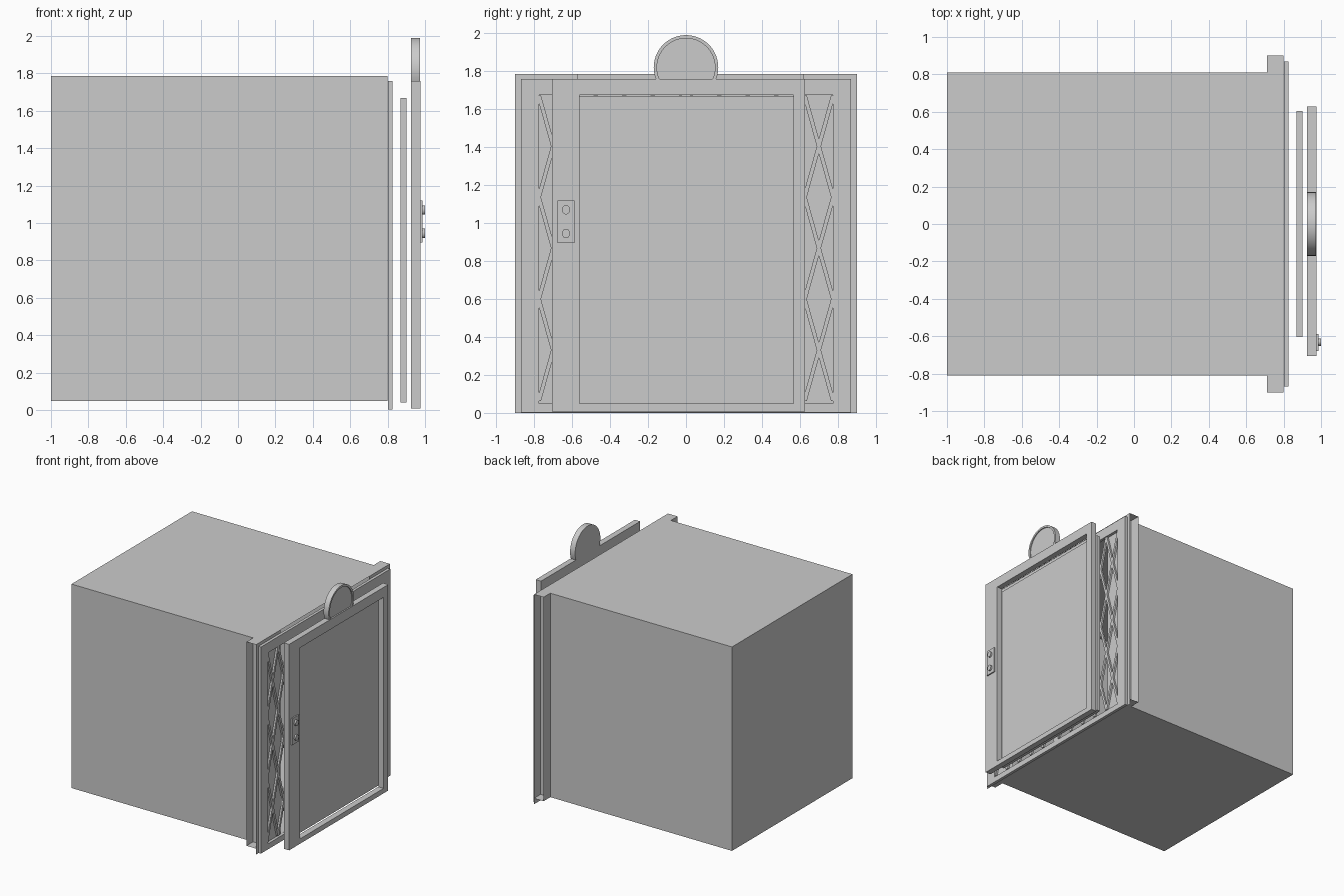
import bpy, bmesh, math

if "Cube" in bpy.data.objects:
    bpy.data.objects.remove(bpy.data.objects["Cube"])

def mesh_object(name, bm):
    me = bpy.data.meshes.new(name)
    bm.to_mesh(me)
    bm.free()
    ob = bpy.data.objects.new(name, me)
    bpy.context.collection.objects.link(ob)
    return ob

def add_box(bm, x0, x1, y0, y1, z0, z1):
    v = bmesh.ops.create_cube(bm, size=1)['verts']
    for p in v:
        p.co = ((x0 + x1) / 2 + p.co.x * (x1 - x0),
                (y0 + y1) / 2 + p.co.y * (y1 - y0),
                (z0 + z1) / 2 + p.co.z * (z1 - z0))

def boxes(name, *dims):
    bm = bmesh.new()
    for d in dims:
        add_box(bm, *d)
    return mesh_object(name, bm)

def add_prism(bm, yz, x0, x1):
    """Extrude a closed y,z outline from x0 to x1."""
    f = bm.faces.new([bm.verts.new((x0, y, z)) for y, z in yz])
    r = bmesh.ops.extrude_face_region(bm, geom=[f])
    for e in r['geom']:
        if isinstance(e, bmesh.types.BMVert):
            e.co.x = x1

def add_face(bm, pts):
    bm.faces.new([bm.verts.new(p) for p in pts])

def frame(name, x0, x1, y0, y1, z0, z1, iy0, iy1, iz0, iz1):
    """Rectangular frame around an opening, with clean flush joints."""
    bm = bmesh.new()
    out = [(y0, z0), (y1, z0), (y1, z1), (y0, z1)]
    inn = [(iy0, iz0), (iy1, iz0), (iy1, iz1), (iy0, iz1)]
    rings = [[bm.verts.new((x, y, z)) for y, z in loop]
             for x, loop in ((x0, out), (x1, out), (x1, inn), (x0, inn))]
    for k in range(4):
        a, b = rings[k], rings[(k + 1) % 4]
        for i in range(4):
            j = (i + 1) % 4
            bm.faces.new((a[i], a[j], b[j], b[i]))
    bmesh.ops.recalc_face_normals(bm, faces=bm.faces)
    return mesh_object(name, bm)

# Thin-walled cabin, with a groove open to each side near the entrance
B, T = 0.05, 1.785
bm = bmesh.new()
plan = [(0.8, -0.9), (0.71, -0.9), (0.71, -0.81), (-1, -0.81),
        (-1, 0.81), (0.71, 0.81), (0.71, 0.9), (0.8, 0.9)]
for z in (B, T):
    add_face(bm, [(x, y, z) for x, y in (plan if z == T else plan[::-1])])
for (xa, ya), (xb, yb) in zip(plan[1:], plan[2:-1]):
    add_face(bm, [(xa, ya, T), (xa, ya, B), (xb, yb, B), (xb, yb, T)])
for y in (-0.81, 0.81):
    add_face(bm, [(0.71, y, B), (0.8, y, B), (0.8, y, T), (0.71, y, T)])
# Front wall around the entrance, open up to the ceiling
for ya, yb, z0, z1 in ((-0.9, -0.57, 0, T), (0.62, 0.9, 0, T), (-0.57, 0.62, 0, B)):
    add_face(bm, [(0.8, ya, z0), (0.8, yb, z0), (0.8, yb, z1), (0.8, ya, z1)])
bmesh.ops.remove_doubles(bm, verts=bm.verts, dist=0.0005)
mesh_object("cabin", bm)

# Pair of lattice gates meeting in the middle
for s, side in ((-1, "left"), (1, "right")):
    ya, yb = sorted((0.001 * s, 0.87 * s))
    ia, ib = sorted((0.025 * s, 0.775 * s))
    frame(side + "_gate_frame", 0.801, 0.825, ya, yb, 0.003, 1.76, ia, ib, 0.05, 1.675)
    bm = bmesh.new()
    w, h, t = 0.15, 0.537, 0.011
    for i in range(5):
        for k in range(3):
            y0, z0 = 0.025 + i * w, 0.062 + k * h
            for a, b in ((y0, y0 + w), (y0 + w, y0)):
                add_prism(bm, [(s * (a - t), z0), (s * (a + t), z0),
                               (s * (b + t), z0 + h), (s * (b - t), z0 + h)],
                          0.804, 0.82)
    bmesh.ops.recalc_face_normals(bm, faces=bm.faces)
    mesh_object(side + "_gate_lattice", bm)

# Inner sliding panel
boxes("inner_panel", (0.868, 0.9, -0.605, 0.605, 0.04, 1.67))

# Outer door frame with window opening
frame("outer_door_frame", 0.925, 0.975, -0.705, 0.627, 0.008, 1.76,
      -0.56, 0.565, 0.05, 1.675)

# Dial housing on top of the door: disc cut flat at the base, with raised rim
def arc(r, n=32):
    a0 = -math.asin(0.06 / r)
    return [(r * math.cos(a0 + (math.pi - 2 * a0) * i / n),
             1.82 + r * math.sin(a0 + (math.pi - 2 * a0) * i / n)) for i in range(n + 1)]

bm = bmesh.new()
outer, inner = arc(0.17), arc(0.153)
add_prism(bm, outer, 0.925, 0.963)
for i in range(len(outer) - 1):
    o, p, q, r = outer[i], outer[i + 1], inner[i + 1], inner[i]
    for loop in ([(0.972, *v) for v in (o, p, q, r)],
                 [(0.963, *o), (0.963, *p), (0.972, *p), (0.972, *o)],
                 [(0.963, *r), (0.963, *q), (0.972, *q), (0.972, *r)]):
        add_face(bm, loop)
bmesh.ops.remove_doubles(bm, verts=bm.verts, dist=0.0002)
bmesh.ops.recalc_face_normals(bm, faces=bm.faces)
dial = mesh_object("dial_housing", bm)

# Call button plate and two round buttons
boxes("button_plate", (0.975, 0.986, -0.678, -0.587, 0.895, 1.12))
buttons = []
for name, z in (("upper_button", 1.07), ("lower_button", 0.945)):
    bm = bmesh.new()
    ring = [(-0.632 + 0.021 * math.cos(i * math.pi / 12),
             z + 0.025 * math.sin(i * math.pi / 12)) for i in range(24)]
    add_prism(bm, ring, 0.985, 1.0)
    bmesh.ops.recalc_face_normals(bm, faces=bm.faces)
    buttons.append(mesh_object(name, bm))

# Smooth the curved parts
for ob in [dial] + buttons:
    bpy.ops.object.select_all(action='DESELECT')
    ob.select_set(True)
    bpy.context.view_layer.objects.active = ob
    bpy.ops.object.shade_smooth_by_angle(angle=math.radians(30))
